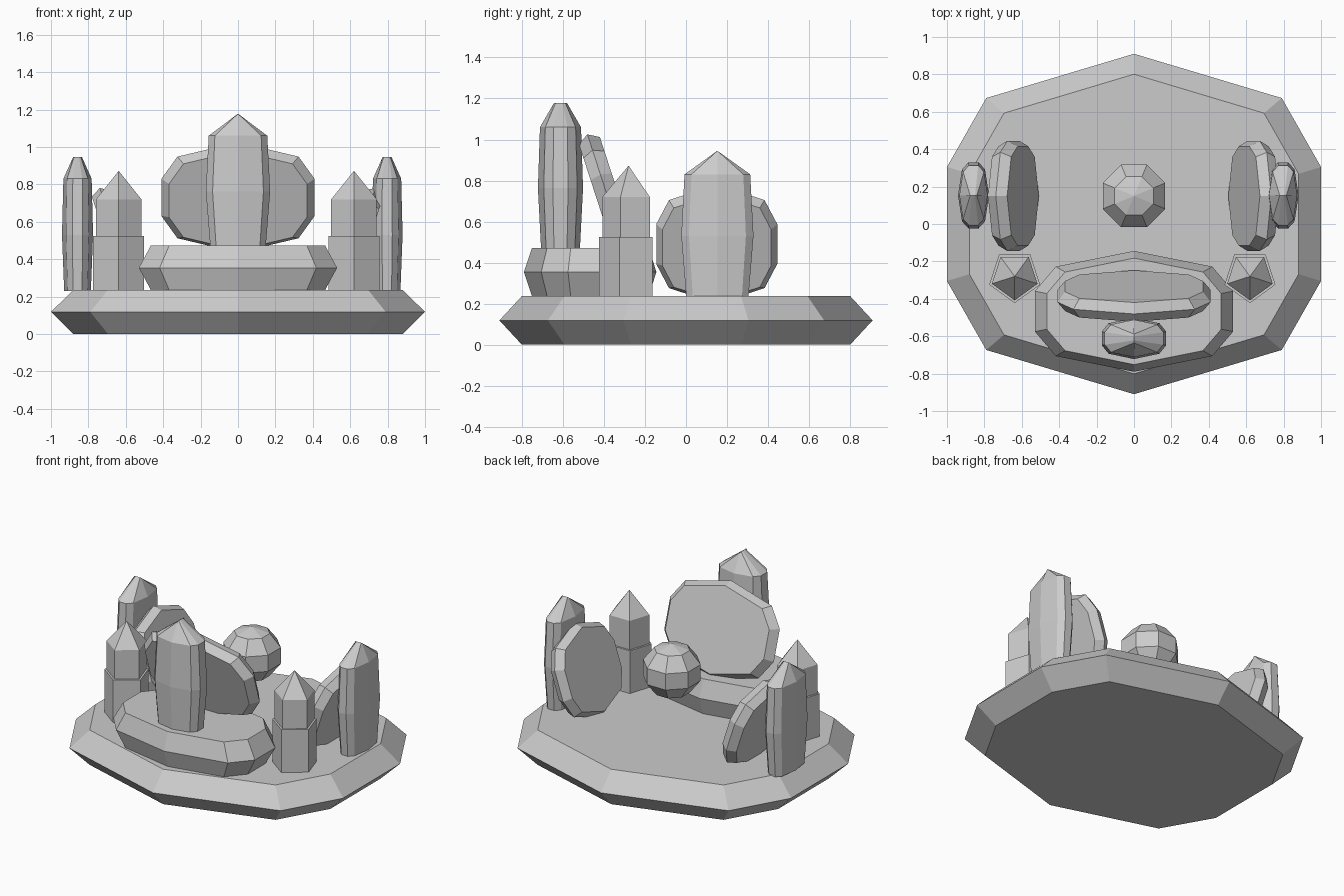
import bpy, bmesh
from math import radians, sin, cos

if "Cube" in bpy.data.objects:
    bpy.data.objects.remove(bpy.data.objects["Cube"])

# Shared ten-sided outline (unit size, tips on +y and -y)
QUARTER = [(0, 1), (0.79, 0.74), (1, 0.335)]
right = QUARTER + [(x, -y) for x, y in reversed(QUARTER)]
OUTLINE = right + [(-x, y) for x, y in reversed(right[1:-1])]


def loft(name, outline, rings, loc=(0, 0, 0), rot=(0, 0, 0)):
    """Stack scaled copies of an outline; rings = (scale_x, scale_y, z)."""
    bm = bmesh.new()
    loops = [[bm.verts.new((x * kx, y * ky, z)) for x, y in outline]
             for kx, ky, z in rings]
    n = len(outline)
    for a, b in zip(loops, loops[1:]):
        for i in range(n):
            j = (i + 1) % n
            bm.faces.new((a[i], a[j], b[j], b[i]))
    bm.faces.new(loops[0])
    if rings[-1][0] > 0:
        bm.faces.new(loops[-1])
    bmesh.ops.remove_doubles(bm, verts=bm.verts, dist=0.0005)
    bmesh.ops.recalc_face_normals(bm, faces=bm.faces)
    me = bpy.data.meshes.new(name)
    bm.to_mesh(me)
    bm.free()
    ob = bpy.data.objects.new(name, me)
    ob.location = loc
    ob.rotation_euler = [radians(r) for r in rot]
    bpy.context.collection.objects.link(ob)
    return ob


def slab(name, sx, sy, half, loc, rot=(0, 0, 0), k=0.89):
    """Slab that is widest at mid thickness."""
    return loft(name, OUTLINE, [(sx * k, sy * k, -half), (sx, sy, 0),
                                (sx * k, sy * k, half)], loc, rot)


def pillar(name, sx, sy, z0, z1, z2, loc, turn=0):
    """Bulging pillar with a short ridge roof."""
    return loft(name, OUTLINE, [(sx * 0.86, sy * 0.86, z0),
                                (sx, sy, (z0 + z1) / 2),
                                (sx * 0.91, sy * 0.91, z1),
                                (0, sy * 0.29, z2)], loc, (0, 0, turn))


# Base and raised step
slab("base", 1.0, 0.91, 0.118, (0, 0, 0.118), k=0.88)
slab("step", 0.53, 0.323, 0.118, (0, -0.467, 0.354), k=0.88)

# Leaning discs, one on the step and one on each side
slab("step_disc", 0.41, 0.31, 0.054, (0, -0.385, 0.73), (108, 0, 0), 0.9)
slab("left_disc", 0.295, 0.305, 0.054, (-0.645, 0.15, 0.49), (108, 0, -90), 0.9)
slab("right_disc", 0.295, 0.305, 0.054, (0.64, 0.15, 0.49), (108, 0, 90), 0.9)

# Pillars behind the discs
pillar("front_pillar", 0.172, 0.11, 0.465, 1.06, 1.178, (0, -0.612, 0))
pillar("left_pillar", 0.176, 0.083, 0.23, 0.83, 0.945, (-0.858, 0.153, 0), 90)
pillar("right_pillar", 0.176, 0.083, 0.23, 0.83, 0.945, (0.797, 0.153, 0), 90)

# Five-sided turrets with pointed caps
PENTAGON = [(cos(radians(270 + 72 * i)), sin(radians(270 + 72 * i))) for i in range(5)]
for name, x in (("left_turret", -0.638), ("right_turret", 0.62)):
    loft(name, PENTAGON, [(0.143, 0.143, 0.23), (0.143, 0.143, 0.525),
                          (0.128, 0.128, 0.525), (0.128, 0.128, 0.72),
                          (0, 0, 0.872)], (x, -0.28, 0))

# Floating faceted ball
bpy.ops.mesh.primitive_uv_sphere_add(segments=8, ring_count=5, radius=0.19,
                                     location=(0, 0.15, 0.66),
                                     rotation=(0, 0, radians(22.5)))
bpy.context.object.name = "ball"
bpy.context.object.scale.z = 0.93
